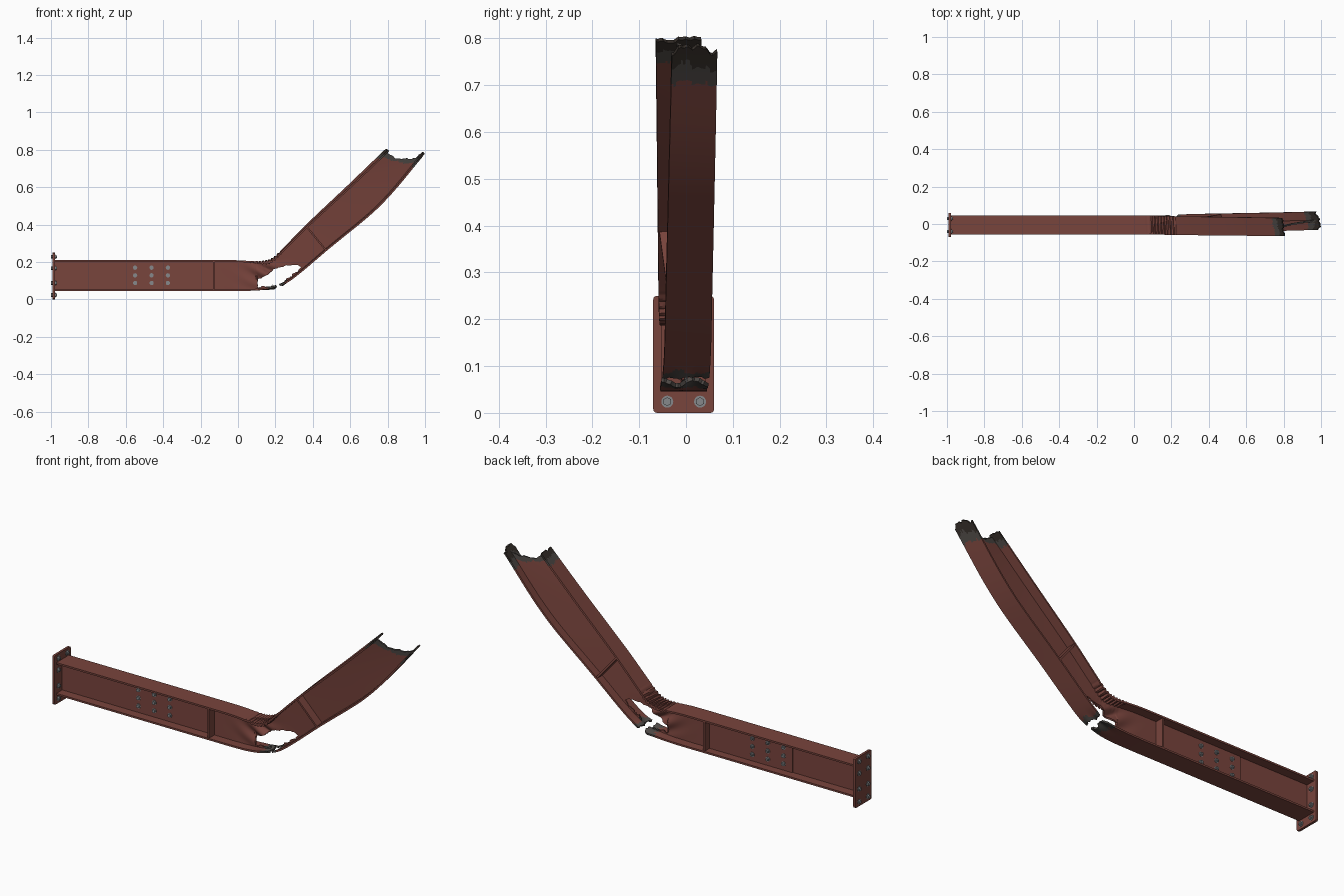
import bpy, bmesh, math
from mathutils import Vector, Matrix

if "Cube" in bpy.data.objects:
    bpy.data.objects.remove(bpy.data.objects["Cube"])

def material(name, rgb):
    m = bpy.data.materials.new(name)
    m.diffuse_color = (*rgb, 1)
    m.use_nodes = True
    m.node_tree.nodes["Principled BSDF"].inputs["Base Color"].default_value = m.diffuse_color
    return m

RED = material("red oxide primer", (0.19, 0.058, 0.046))
SOOT = material("soot grey", (0.075, 0.066, 0.06))
CHAR = material("charred brown", (0.035, 0.027, 0.022))
STEEL = material("bolt steel", (0.24, 0.25, 0.26))
MATS = [RED, SOOT, CHAR]

YC = -0.005                       # beam centre in y
# bent beam stations: s, top flange x z, bottom flange x z
KEYS = [(-0.98, -0.98, 0.206, -0.98, 0.050), (-0.13, -0.13, 0.206, -0.13, 0.050),
        (0.0, 0.0, 0.205, 0.0, 0.050), (0.08, 0.08, 0.200, 0.10, 0.053),
        (0.16, 0.14, 0.198, 0.20, 0.066), (0.24, 0.19, 0.215, 0.26, 0.095),
        (0.34, 0.26, 0.283, 0.335, 0.152), (0.45, 0.366, 0.390, 0.468, 0.266),
        (0.75, 0.595, 0.604, 0.745, 0.500), (1.18, 0.800, 0.800, 0.985, 0.778)]
# height of the torn web edge along the beam
TEAR = [(0.084, 0), (0.09, .38), (.14, .5), (.2, .66), (.22, .67), (.29, .5), (.34, .26), (.356, 0)]

def clamp(t):
    return max(0.0, min(1.0, t))

def station(s):
    """Smooth curve through KEYS, giving top and bottom flange positions."""
    i = 0
    while i < len(KEYS) - 2 and s > KEYS[i + 1][0]:
        i += 1
    a, b = KEYS[i], KEYS[i + 1]
    p, q = KEYS[max(i - 1, 0)], KEYS[min(i + 2, len(KEYS) - 1)]
    d = b[0] - a[0]
    t = (s - a[0]) / d
    out = []
    for k in range(1, 5):
        ma = (b[k] - p[k]) / (b[0] - p[0]) * d
        mb = (q[k] - a[k]) / (q[0] - a[0]) * d
        out.append((2*t**3 - 3*t*t + 1) * a[k] + (t**3 - 2*t*t + t) * ma
                   + (3*t*t - 2*t**3) * b[k] + (t**3 - t*t) * mb)
    return out

def point(s, h, y=0.0):
    """Beam space (along, height 0..1, sideways) to world."""
    tx, tz, bx, bz = station(s)
    r = clamp((s - 0.12) / 1.06) ** 0.6
    up = Vector((tx - bx, -0.034 * r, tz - bz))
    p = Vector((bx, YC + 0.023 * r, bz)) + up * h
    n = up.normalized()
    p += Vector((0, y, 0)) + n * (0.17 * r * y)
    if 0.06 < s < 0.32:           # compression wrinkles on the top flange
        p += n * (0.007 * math.sin(math.pi * (s - 0.06) / 0.26) * math.sin(s * 250 + y * 12) * h ** 8)
    # buckled web and rippled torn flange
    p.y += 0.012 * math.exp(-((s - 0.14) / 0.09) ** 2) * math.sin(h * 9 + s * 45) * math.sin(math.pi * clamp(h))
    if h < 0.01:
        p += n * (0.006 * math.exp(-((s - 0.17) / 0.05) ** 2) * math.sin(y * 95))
    return p

def rough(t):
    return 0.5 * math.sin(t) + 0.3 * math.sin(2.3 * t + 1) + 0.2 * math.sin(5.1 * t + 2)

def sheet(name, us, vs, fn, thick, mat=lambda u, v: 0):
    """Grid surface with thickness."""
    bm = bmesh.new()
    grid = [[bm.verts.new(fn(u, v)) for v in vs] for u in us]
    for i in range(len(us) - 1):
        for j in range(len(vs) - 1):
            f = bm.faces.new((grid[i][j], grid[i+1][j], grid[i+1][j+1], grid[i][j+1]))
            f.material_index = mat((us[i] + us[i+1]) / 2, (vs[j] + vs[j+1]) / 2)
    ob = finish(name, bm, MATS)
    mod = ob.modifiers.new("thickness", 'SOLIDIFY')
    mod.thickness, mod.offset = thick, 0
    return ob

def finish(name, bm, mats):
    me = bpy.data.meshes.new(name)
    bm.to_mesh(me)
    bm.free()
    for m in mats:
        me.materials.append(m)
    ob = bpy.data.objects.new(name, me)
    bpy.context.collection.objects.link(ob)
    return ob

def span(a, b, n):
    return [a + (b - a) * i / n for i in range(n + 1)]

STRAIGHT = [-0.98, -0.6, -0.3]
LONG = STRAIGHT + span(-0.13, 0.36, 98) + span(0.37, 1.18, 60)
WIDE = span(-0.05, 0.05, 20)

def burnt(s, v):
    """Charred far end with an uneven edge."""
    e = s + 0.015 * rough(v * 60)
    return 2 if e > 1.125 else 1 if e > 1.07 else 0

def far(s, jag):
    return s + jag * clamp((s - 1.0) / 0.18)

# top flange, wrinkled at the bend
sheet("top_flange", LONG, WIDE,
      lambda s, y: point(far(s, 0.014 * rough(y * 70) - 0.005), 1, y), 0.009, burnt)

# bottom flange, torn in two
sheet("bottom_flange_left", STRAIGHT + span(-0.13, 0.16, 50), WIDE,
      lambda s, y: point(s + 0.014 * rough(y * 85) * clamp((s - 0.08) / 0.08), 0, y), 0.009,
      lambda s, y: 1 if s + 0.02 * rough(y * 70) > 0.125 else 0)
sheet("bottom_flange_right", span(0.20, 0.45, 44) + span(0.46, 1.18, 55), WIDE,
      lambda s, y: point(far(s, 0.022 * rough(y * 60 + 2)) + 0.014 * rough(y * 90 + 3) * clamp((0.28 - s) / 0.08), 0, y),
      0.009, lambda s, y: 1 if s + 0.02 * rough(y * 75) < 0.23 else burnt(s, y))

# web with the torn opening and a ragged far end
def tear(s):
    for (a, ha), (b, hb) in zip(TEAR, TEAR[1:]):
        if a <= s <= b:
            h = ha + (hb - ha) * (s - a) / (b - a)
            return max(0, h + 0.02 * rough(s * 160) * (h > 0.05))
    return 0

def web_point(s, v):
    lo = tear(s)
    h = lo + (1 - lo) * v
    cut = 0.065 * math.sqrt(max(0, math.sin(math.pi * h))) + 0.010 * rough(h * 14)
    return point(far(s, -cut), h)

sheet("web", LONG, span(0, 1, 24), web_point, 0.008,
      lambda s, v: 1 if s + 0.02 * rough(v * 9) > 1.13 else 0)

# ragged web strips left on the torn bottom flange
for name, a, b in (("web_scrap_left", 0.08, 0.15), ("web_scrap_right", 0.225, 0.36)):
    sheet(name, span(a, b, 24), [0, 0.5, 1],
          lambda s, v: point(s, 0.012 + v * (0.07 + 0.05 * rough(s * 130))), 0.007,
          lambda s, v: 1 if 0.12 < s < 0.25 else 0)

# stiffener plates across the web
for name, s0 in (("stiffener_left", -0.13), ("stiffener_right", 0.45)):
    sheet(name, [0, 0.5, 1], [-0.047, 0, 0.047], lambda h, y: point(s0, h, y), 0.009)

# lapped plate behind the web
sheet("splice_plate", [-0.6, -0.13], [0.055, 0.2], lambda x, z: Vector((x, YC + 0.006, z)), 0.007)

# end plate with rounded corners
bm = bmesh.new()
bmesh.ops.create_cube(bm, size=1, matrix=Matrix.Translation((-0.985, YC, 0.125))
                      @ Matrix.Diagonal((0.012, 0.13, 0.25, 1)))
edges = [e for e in bm.edges if abs(e.verts[0].co.x - e.verts[1].co.x) > 0.005]
bmesh.ops.bevel(bm, geom=edges, offset=0.008, segments=3, affect='EDGES', profile=0.5)
finish("end_plate", bm, [RED])

# bolts: washer, hex head and shank end on both sides
def bolt(name, centre, axis, half, size):
    bm = bmesh.new()
    rot = Vector(axis).to_track_quat('Z', 'Y').to_matrix().to_4x4()
    for side in (1, -1):
        for r, depth, start, n in ((1.35, 0.002, 0, 20), (1.0, 0.007, 0.002, 6), (0.55, 0.003, 0.009, 12)):
            if n == 12 and side < 0:
                continue
            z = side * (half + start + depth / 2)
            bmesh.ops.create_cone(bm, cap_ends=True, segments=n, radius1=r * size, radius2=r * size, depth=depth,
                                  matrix=Matrix.Translation(centre) @ rot @ Matrix.Translation((0, 0, z)))
    finish(name, bm, [STEEL])

for y in (-0.035, 0.035):
    for z in (0.024, 0.088, 0.168, 0.228):
        bolt("end_plate_bolt", (-0.985, YC + y, z), (1, 0, 0), 0.006, 0.0095)
for x in (-0.55, -0.462, -0.375):
    for z in (0.088, 0.129, 0.17):
        bolt("splice_bolt", (x, YC + 0.0025, z), (0, 1, 0), 0.007, 0.0085)

# bake thickness and smooth the gentle curves
bpy.ops.object.select_all(action='SELECT')
bpy.context.view_layer.objects.active = bpy.data.objects["web"]
bpy.ops.object.convert(target='MESH')
bpy.ops.object.shade_smooth_by_angle(angle=math.radians(30))
